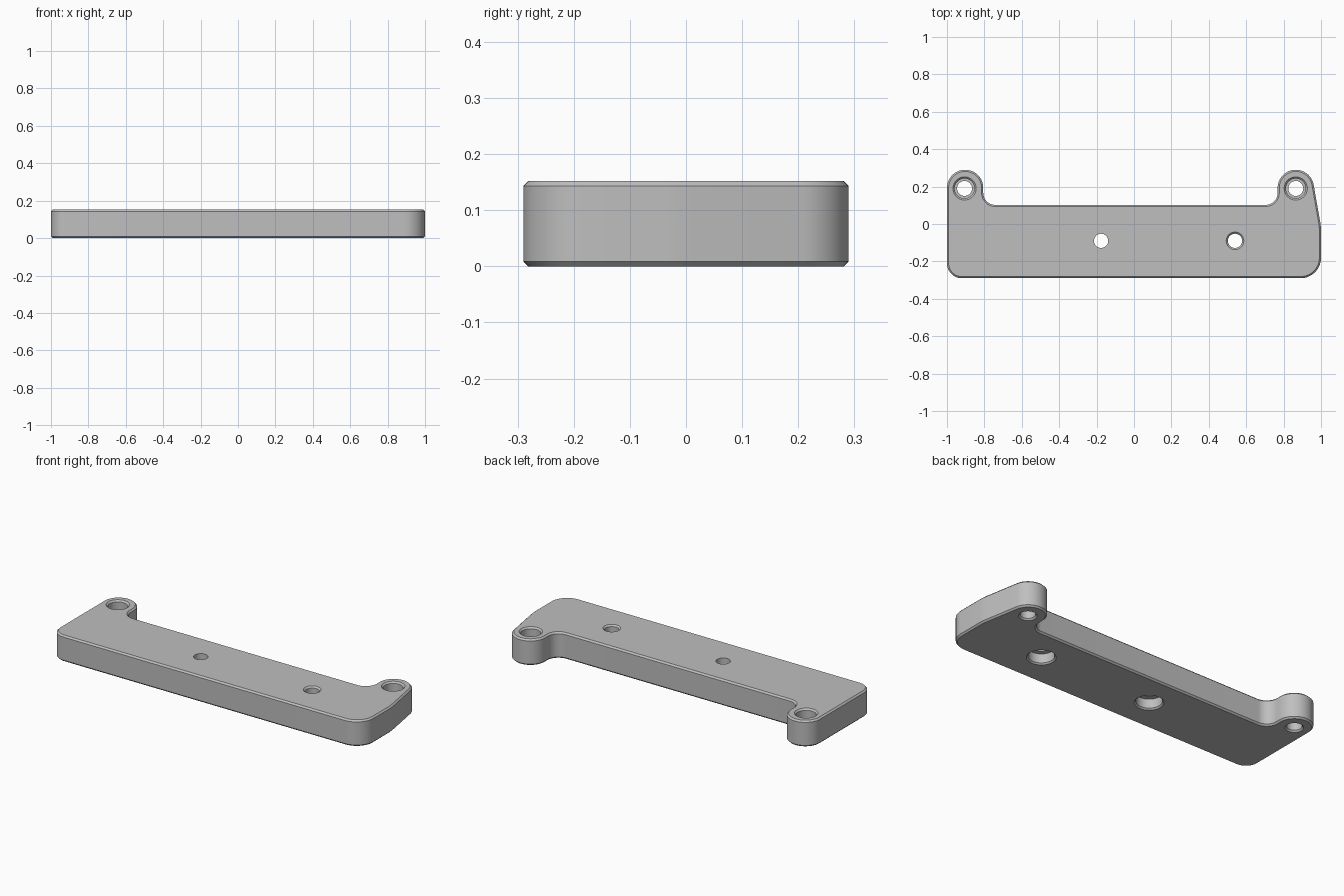
import bpy, bmesh
from math import radians, sin, cos, tau

if "Cube" in bpy.data.objects:
    bpy.data.objects.remove(bpy.data.objects["Cube"], do_unlink=True)

HEIGHT, CHAMFER = 0.152, 0.009

grey = bpy.data.materials.new("plain grey")
grey.use_nodes = True
color = (0.52, 0.52, 0.52, 1)
grey.diffuse_color = color
grey.node_tree.nodes["Principled BSDF"].inputs["Base Color"].default_value = color

# Outline as tangent arcs: centre x, centre y, radius, start and end angle
ARCS = [
    (-0.92, -0.21, 0.08, 180, 270),     # front corners
    (0.89, -0.18, 0.11, 270, 360),
    (0.70, -0.04, 0.30, 0, 10),         # bend in the slanted side
    (0.865, 0.193, 0.097, 10, 180),     # ear
    (0.703, 0.167, 0.065, 0, -90),      # inner fillets
    (-0.741, 0.167, 0.065, 270, 180),
    (-0.903, 0.193, 0.097, 0, 180),     # ear
]


def outline(inset):
    points = []
    for cx, cy, r, start, end in ARCS:
        r += -inset if end > start else inset
        steps = max(3, abs(end - start) // 6)
        for i in range(steps + 1):
            a = radians(start + (end - start) * i / steps)
            points.append((cx + r * cos(a), cy + r * sin(a)))
    return points


def loft(name, rings):
    """Closed solid through a stack of (z, points) rings."""
    bm = bmesh.new()
    loops = [[bm.verts.new((x, y, z)) for x, y in pts] for z, pts in rings]
    bm.faces.new(loops[0][::-1])
    bm.faces.new(loops[-1])
    for low, high in zip(loops, loops[1:]):
        for i in range(len(low)):
            j = (i + 1) % len(low)
            bm.faces.new((low[i], low[j], high[j], high[i]))
    bmesh.ops.recalc_face_normals(bm, faces=bm.faces)
    mesh = bpy.data.meshes.new(name)
    bm.to_mesh(mesh)
    bm.free()
    mesh.materials.append(grey)
    obj = bpy.data.objects.new(name, mesh)
    bpy.context.collection.objects.link(obj)
    return obj


def circle(cx, cy, r, n=48):
    return [(cx + r * cos(tau * i / n), cy + r * sin(tau * i / n)) for i in range(n)]


# Plate with chamfered top and bottom rims
plate = loft("mounting_plate", [
    (0, outline(CHAMFER)), (CHAMFER, outline(0)),
    (HEIGHT - CHAMFER, outline(0)), (HEIGHT, outline(CHAMFER))])

# Hole profiles as (z, radius) from below to above the plate
OVER = 0.01
ear_hole = [(-OVER, 0.048), (0, 0.048), (CHAMFER, 0.04), (0.06, 0.04), (0.06, 0.053),
            (HEIGHT - CHAMFER, 0.053), (HEIGHT, 0.062), (HEIGHT + OVER, 0.062)]
bore = [(-OVER, 0.076), (0, 0.076), (0.008, 0.068), (0.06, 0.068), (0.06, 0.038)]
plain_hole = bore + [(HEIGHT + OVER, 0.038)]
rimmed_hole = bore + [(HEIGHT - CHAMFER, 0.038), (HEIGHT, 0.047), (HEIGHT + OVER, 0.047)]

bpy.context.view_layer.objects.active = plate
for x, y, profile in [(-0.906, 0.19, ear_hole), (0.865, 0.19, ear_hole),
                      (-0.176, -0.09, plain_hole), (0.54, -0.09, rimmed_hole)]:
    cutter = loft("hole_cutter", [(z, circle(x, y, r)) for z, r in profile])
    cutter.hide_render = True
    cut = plate.modifiers.new("hole", "BOOLEAN")
    cut.operation, cut.solver, cut.object = "DIFFERENCE", "EXACT", cutter
    bpy.ops.object.modifier_apply(modifier=cut.name)
    bpy.data.objects.remove(cutter, do_unlink=True)

# Smooth walls with sharp rims
bpy.ops.object.select_all(action="DESELECT")
plate.select_set(True)
bpy.ops.object.shade_smooth_by_angle(angle=radians(30))
